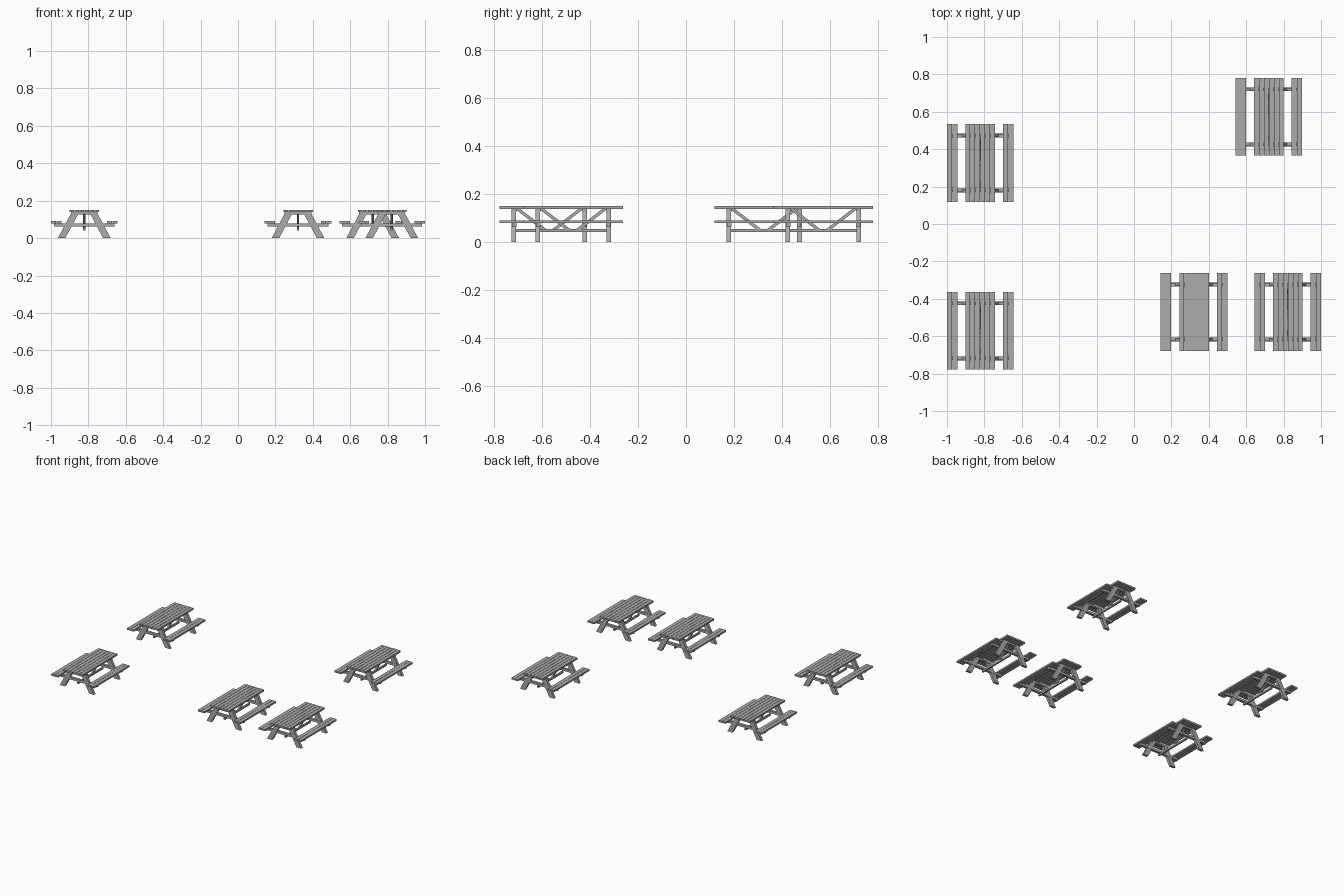
import bpy, bmesh, math
from mathutils import Matrix, Vector

if "Cube" in bpy.data.objects:
    bpy.data.objects.remove(bpy.data.objects["Cube"])

wood = bpy.data.materials.new("weathered grey wood")
wood.diffuse_color = (0.40, 0.41, 0.40, 1)
wood.use_nodes = True
wood.node_tree.nodes["Principled BSDF"].inputs["Base Color"].default_value = wood.diffuse_color


def box(bm, centre, size):
    m = Matrix.Translation(centre) @ Matrix.Diagonal((*size, 1))
    bmesh.ops.create_cube(bm, size=1, matrix=m)


def prism(bm, outline, offset):
    """Planar outline extruded along an offset vector."""
    face = bm.faces.new([bm.verts.new(p) for p in outline])
    ext = bmesh.ops.extrude_face_region(bm, geom=[face])
    verts = [g for g in ext["geom"] if isinstance(g, bmesh.types.BMVert)]
    bmesh.ops.translate(bm, vec=offset, verts=verts)


def tabletop(bm):
    pitch = 0.16 / 6
    for i in range(6):
        box(bm, ((i - 2.5) * pitch, 0, 0.145), (pitch - 0.002, 0.416, 0.013))


def benches(bm):
    for s in (-1, 1):
        for x in (0.136, 0.1645):
            box(bm, (s * x, 0, 0.085), (0.027, 0.416, 0.012))


def legs(bm):
    for sx in (-1, 1):
        for y in (-0.148, 0.148):
            pts = [(0.141, 0), (0.101, 0), (0.027, 0.1385), (0.067, 0.1385)]
            prism(bm, [(sx * x, y - 0.0095, z) for x, z in pts], Vector((0, 0.019, 0)))


def seat_beams(bm):
    for s in (-1, 1):
        box(bm, (0, s * 0.146, 0.0705), (0.326, 0.018, 0.017))


def top_battens(bm):
    for s in (-1, 1):
        box(bm, (0, s * 0.146, 0.132), (0.144, 0.018, 0.013))


def stretcher(bm):
    box(bm, (0, 0, 0.048), (0.012, 0.296, 0.013))


def braces(bm):
    # Sloping struts from the leg frames down towards the middle
    for s in (-1, 1):
        pts = [(0.143, 0.1385), (0.122, 0.1385), (0.012, 0.054), (0.034, 0.054)]
        prism(bm, [(-0.006, s * y, z) for y, z in pts], Vector((0.012, 0, 0)))


parts = {"tabletop": tabletop, "benches": benches, "legs": legs,
         "seat_beams": seat_beams, "top_battens": top_battens,
         "stretcher": stretcher, "braces": braces}

places = [(-0.822, 0.326), (-0.822, -0.571), (0.72, 0.573),
          (0.321, -0.471), (0.822, -0.471)]

# Each part is modelled once and repeated for every table
for name, build in parts.items():
    bm = bmesh.new()
    build(bm)
    bmesh.ops.recalc_face_normals(bm, faces=bm.faces[:])
    mesh = bpy.data.meshes.new(name)
    bm.to_mesh(mesh)
    bm.free()
    mesh.materials.append(wood)
    for i, (x, y) in enumerate(places):
        ob = bpy.data.objects.new(f"table_{i + 1}_{name}", mesh)
        ob.location = (x, y, 0)
        bpy.context.collection.objects.link(ob)
